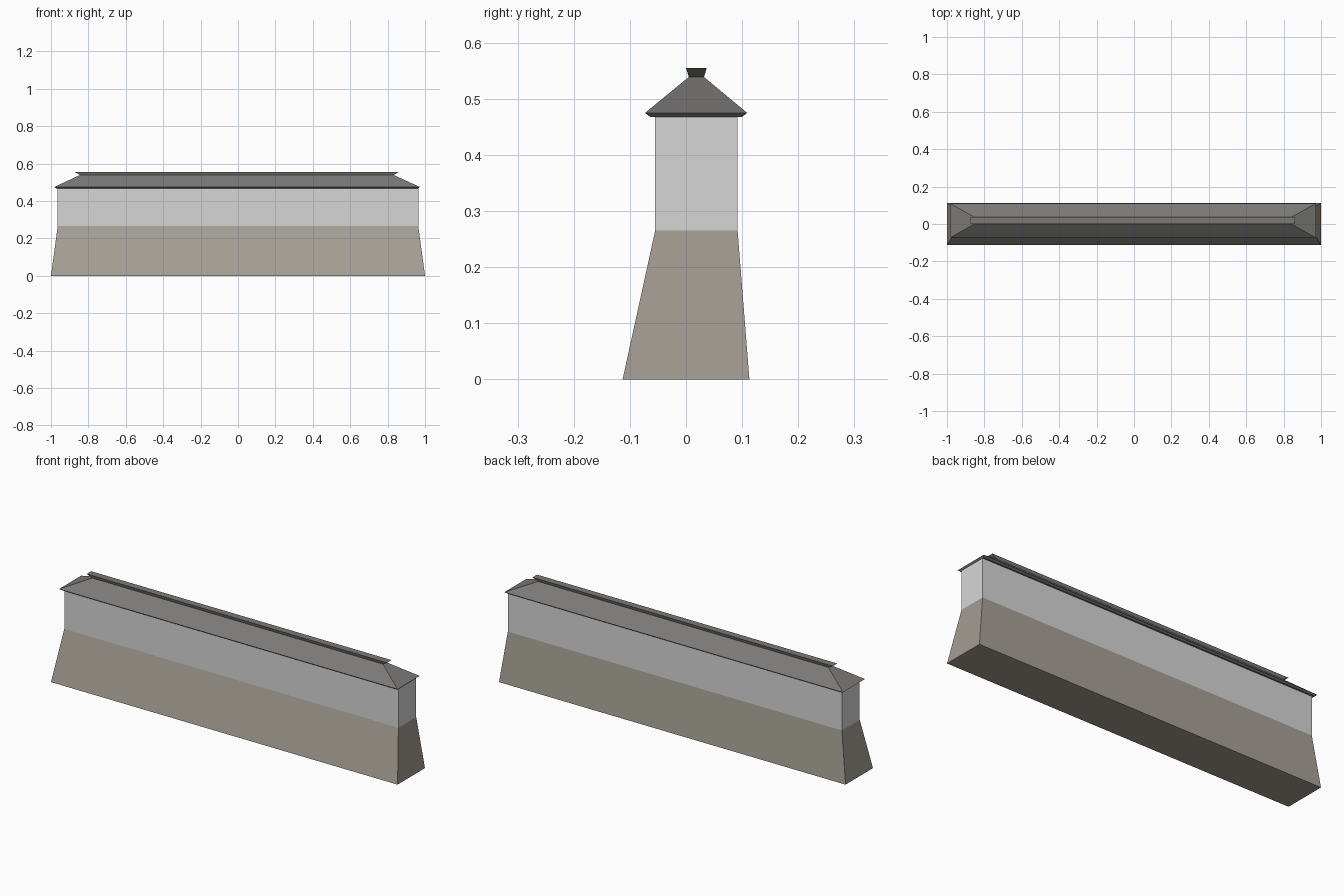
import bpy, bmesh

if "Cube" in bpy.data.objects:
    bpy.data.objects.remove(bpy.data.objects["Cube"])


def material(name, srgb):
    m = bpy.data.materials.new(name)
    m.diffuse_color = [(c / 255) ** 2.2 for c in srgb] + [1.0]
    m.use_nodes = True
    m.node_tree.nodes["Principled BSDF"].inputs["Base Color"].default_value = m.diffuse_color
    return m


stone = material("warm stone", (166, 161, 150))
end_stone = material("reddish stone", (162, 153, 144))
plaster = material("pale plaster", (213, 213, 213))
slate = material("grey slate", (122, 121, 119))


def loft(name, rings, mats, rule=None):
    """Stack of rectangles (x0, x1, y0, y1, z) joined by flat faces."""
    bm = bmesh.new()
    loops = [[bm.verts.new(p) for p in
              ((x0, y0, z), (x1, y0, z), (x1, y1, z), (x0, y1, z))]
             for x0, x1, y0, y1, z in rings]
    bm.faces.new(loops[0][::-1])
    bm.faces.new(loops[-1])
    for a, b in zip(loops, loops[1:]):
        for i in range(4):
            j = (i + 1) % 4
            bm.faces.new((a[i], a[j], b[j], b[i]))
    bm.normal_update()
    if rule:
        for f in bm.faces:
            f.material_index = rule(f.normal)
    me = bpy.data.meshes.new(name)
    bm.to_mesh(me)
    bm.free()
    for m in mats:
        me.materials.append(m)
    ob = bpy.data.objects.new(name, me)
    bpy.context.collection.objects.link(ob)


# Battered stone base, with redder end and underside
loft("stone_base",
     [(-1, 1, -0.113, 0.113, 0), (-0.964, 0.964, -0.055, 0.092, 0.265)],
     [stone, end_stone], lambda n: int(n.x > 0.5 or n.z < -0.9))

# Upright upper wall
loft("upper_wall",
     [(-0.964, 0.964, -0.055, 0.092, 0.265),
      (-0.964, 0.964, -0.055, 0.092, 0.469)], [plaster])

# Hipped roof with bevelled eaves
loft("hipped_roof",
     [(-0.973, 0.964, -0.064, 0.100, 0.468),
      (-0.982, 0.972, -0.073, 0.109, 0.475),
      (-0.845, 0.832, 0.005, 0.032, 0.539)], [slate])

# Flared ridge cap
loft("ridge_cap",
     [(-0.845, 0.832, 0.005, 0.032, 0.539),
      (-0.873, 0.860, 0.000, 0.037, 0.555)], [slate])
